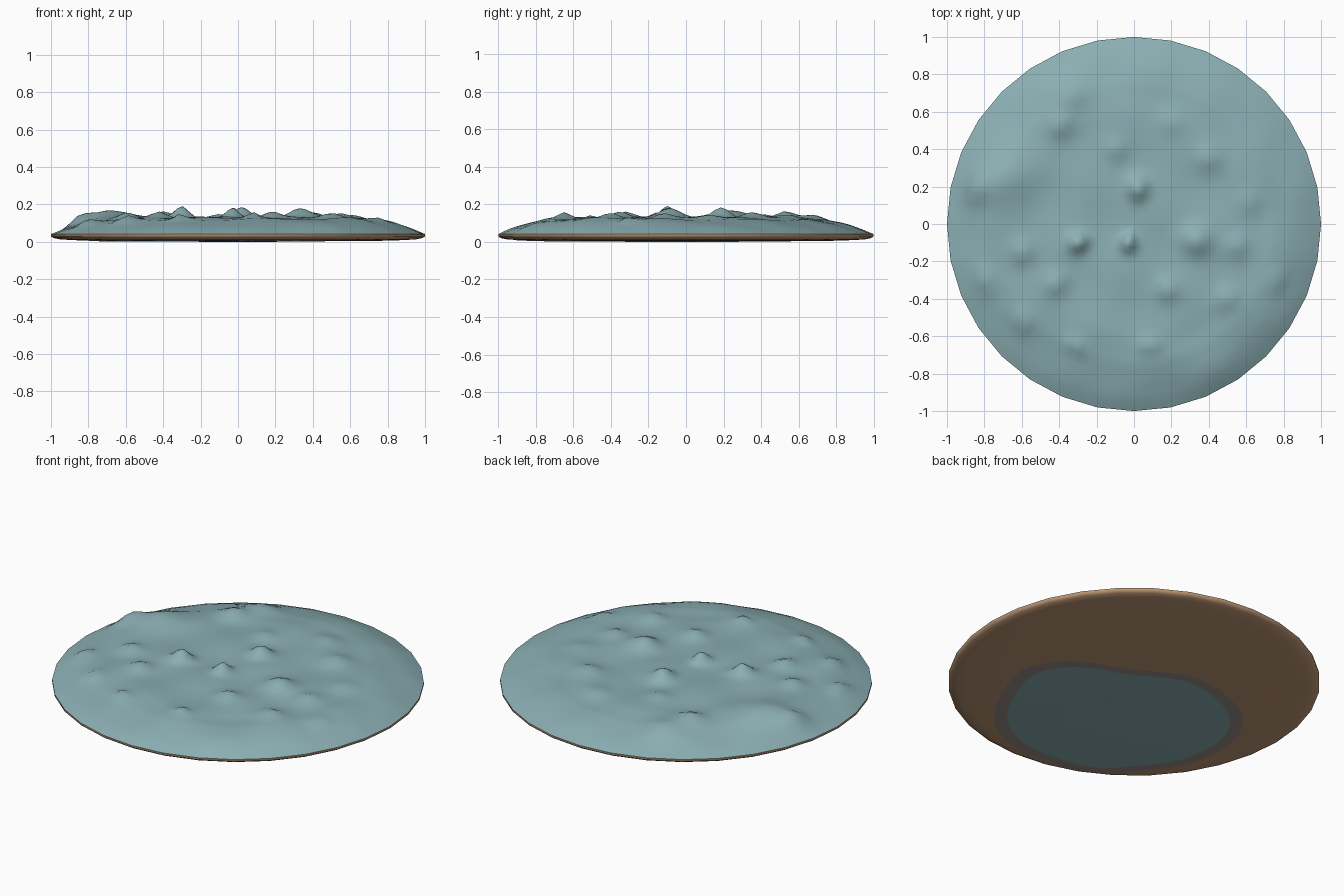
import bpy, bmesh, math
from mathutils import Vector

if "Cube" in bpy.data.objects:
    bpy.data.objects.remove(bpy.data.objects["Cube"])

def mat(name, c):
    m = bpy.data.materials.new(name)
    m.diffuse_color = (*c, 1)
    m.use_nodes = True
    m.node_tree.nodes["Principled BSDF"].inputs["Base Color"].default_value = m.diffuse_color
    return m

TEAL = mat("pale teal", (0.26, 0.43, 0.455))
BROWN = mat("tan brown", (0.515, 0.314, 0.18))
GREY = mat("warm grey", (0.33, 0.28, 0.26))
SEG = 96

def interp(pts, r):
    for (a, za), (b, zb) in zip(pts, pts[1:]):
        if r <= b:
            return za + (zb - za) * (r - a) / (b - a)
    return pts[-1][1]

def rim(a):
    # outline is a polygon of about 32 sides
    s = 2 * math.pi / 32
    return math.cos(s / 2) / math.cos((a % s) - s / 2)

# mounds on the upper surface: x, y, height, radius
MOUNDS = [(-.7, .24, .05, .14), (-.85, .2, .05, .08), (-.4, .53, .04, .07), (-.35, .7, .025, .09),
          (-.3, -.1, .06, .05), (.02, .19, .055, .06), (-.03, -.1, .055, .045),
          (.33, -.09, .05, .08), (-.31, -.65, .03, .04), (.08, -.65, .03, .04),
          (-.6, -.52, .03, .05), (-.42, -.32, .035, .06), (.18, -.35, .03, .06),
          (.4, .35, .03, .07), (.55, -.12, .025, .06), (-.6, -.15, .035, .06),
          (.62, .12, .02, .07), (.5, -.4, .03, .06), (.76, -.3, .02, .05),
          (.2, .55, .02, .07), (-.1, .4, .02, .06), (-.8, -.3, .03, .05)]
TOP = [(0, .13), (.6, .128), (.75, .118), (.85, .095), (.93, .07), (1, .042)]
UNDER = [(0, .002), (.7, .004), (.85, .008), (.95, .013), (.985, .02), (1, .03)]

def top_z(x, y, r):
    z = interp(TOP, r)
    fade = min(1, max(0, (1 - r) / .12))
    for mx, my, h, w in MOUNDS:
        z += fade * h * math.exp(-((x - mx) ** 2 + (y - my) ** 2) / (w * w))
    # shoulder stays high and drops steeply at the lower right edge
    side = max(0, (x - y) / math.sqrt(2)) ** 4
    z += .025 * side * math.sin(math.pi * min(1, max(0, (r - .65) / .35)))
    # gentle rolling ground
    roll = math.sin(11 * x + 4 * y) * math.sin(12 * y - 5 * x + 1)
    return z + fade * .006 * roll

def make(name, rings, centre, mats, index):
    bm = bmesh.new()
    loops = [[bm.verts.new(p) for p in ring] for ring in rings]
    c = bm.verts.new(centre)
    n = len(loops[0])
    for i in range(n):
        j = (i + 1) % n
        f = bm.faces.new((c, loops[0][i], loops[0][j]))
        f.material_index = index(0)
        for k in range(len(loops) - 1):
            a, b = loops[k], loops[k + 1]
            f = bm.faces.new((a[i], b[i], b[j], a[j]))
            f.material_index = index(k + 1)
    for f in bm.faces:
        f.smooth = True
    bm.normal_update()
    me = bpy.data.meshes.new(name)
    bm.to_mesh(me)
    bm.free()
    for m in mats:
        me.materials.append(m)
    ob = bpy.data.objects.new(name, me)
    bpy.context.collection.objects.link(ob)
    return ob

def ring(r, zf):
    pts = []
    for i in range(SEG):
        a = 2 * math.pi * i / SEG
        q = r * rim(a)
        x, y = q * math.cos(a), q * math.sin(a)
        pts.append((x, y, zf(x, y, r)))
    return pts

# bumpy upper crust
N = 32
make("upper_crust", [ring((k + 1) / N, top_z) for k in range(N)],
     (0, 0, top_z(0, 0, 0)), [TEAL], lambda k: 0)

# shallow earthen base with a rounded rim
rs = [.25, .5, .7, .8, .85, .9, .95, .985, 1]
base = [ring(r, lambda x, y, q: interp(UNDER, q)) for r in rs]
base.append(ring(1, lambda x, y, q: .042))
ob = make("earth_base", base, (0, 0, .002), [BROWN], lambda k: 0)
ob.data.flip_normals()

# rounded patch under the base, following its surface (u, v are diagonal axes)
OUT = [(-.78, -.28), (-.61, .2), (-.33, .31), (-.02, .2), (.35, .06), (.545, -.3),
       (.49, -.62), (.25, -.84), (-.02, -.91), (-.32, -.91), (-.66, -.65)]
outline = []
for i in range(len(OUT)):
    p0, p1, p2, p3 = (Vector(OUT[(i + d) % len(OUT)]) for d in (-1, 0, 1, 2))
    for s in range(8):
        t = s / 8
        outline.append(.5 * (2 * p1 + (p2 - p0) * t + (2 * p0 - 5 * p1 + 4 * p2 - p3) * t * t
                             + (3 * p1 - p0 - 3 * p2 + p3) * t ** 3))
mid = Vector((-.1, -.33))

def patch_point(p):
    z = interp(UNDER, min(1, p.length / .995)) - .002
    return ((p.y - p.x) / math.sqrt(2), (p.x + p.y) / math.sqrt(2), z)

scales = [.25, .5, .7, .8, .895, .95, 1]
ob = make("underside_patch", [[patch_point(mid + (p - mid) * s) for p in outline] for s in scales],
          patch_point(mid), [TEAL, GREY], lambda k: 1 if k > 4 else 0)
# keep the visible side facing down
if ob.data.polygons[0].normal.z > 0:
    ob.data.flip_normals()
